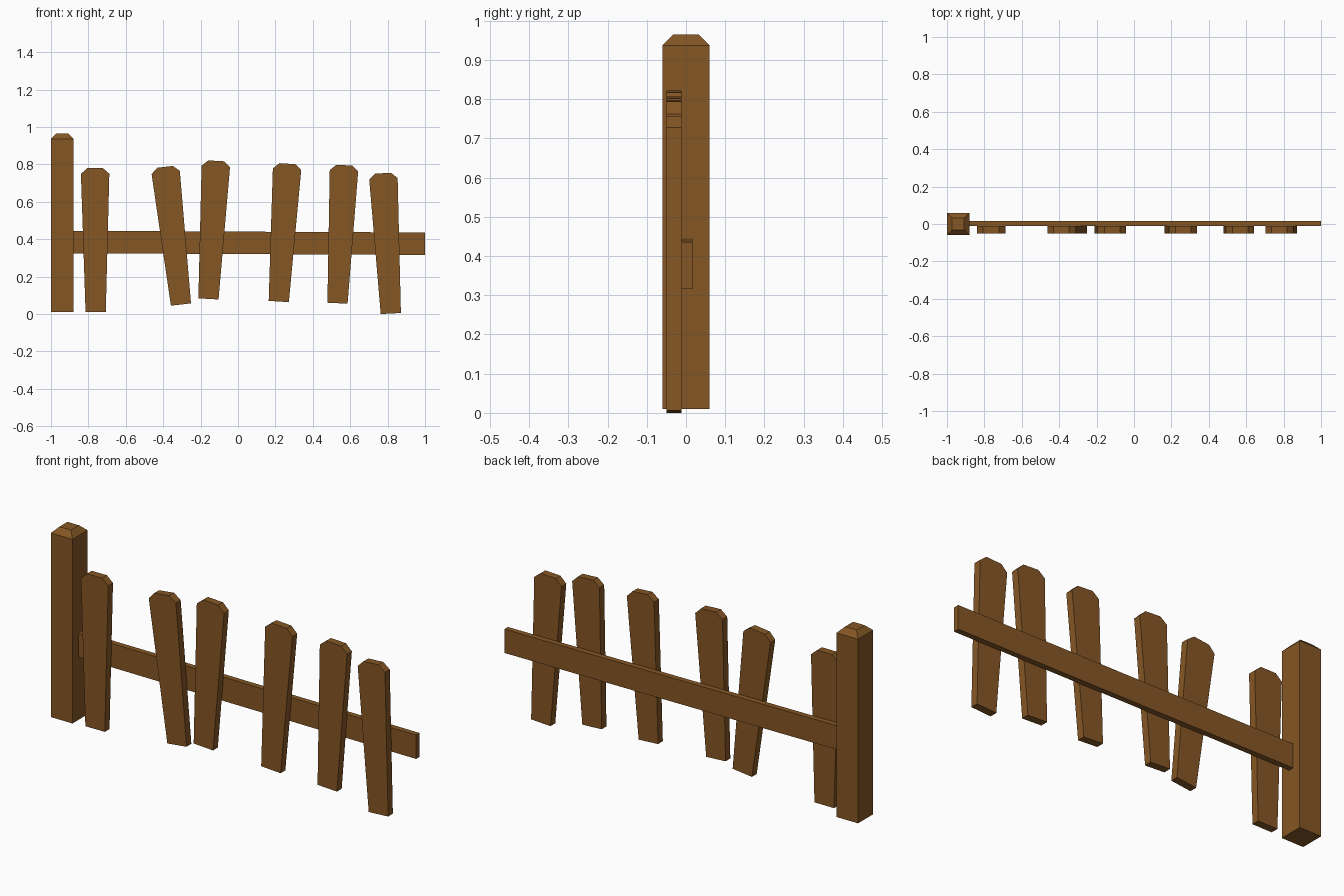
import bpy
import bmesh
import math

cube = bpy.data.objects.get("Cube")
if cube:
    bpy.data.objects.remove(cube, do_unlink=True)

wood = bpy.data.materials.new("brown wood")
wood.use_nodes = True
colour = (0.235, 0.095, 0.018, 1)
wood.diffuse_color = colour
wood.node_tree.nodes["Principled BSDF"].inputs["Base Color"].default_value = colour


def finish(bm, name):
    """Turn a bmesh into a flat-shaded wooden object."""
    bmesh.ops.recalc_face_normals(bm, faces=bm.faces)
    mesh = bpy.data.meshes.new(name)
    bm.to_mesh(mesh)
    bm.free()
    mesh.materials.append(wood)
    obj = bpy.data.objects.new(name, mesh)
    bpy.context.collection.objects.link(obj)
    return obj


def slab(name, outline, front, back):
    """Extrude an x-z outline from the front to the back."""
    bm = bmesh.new()
    face = bm.faces.new([bm.verts.new((x, front, z)) for x, z in outline])
    grown = bmesh.ops.extrude_face_region(bm, geom=[face])["geom"]
    moved = [v for v in grown if isinstance(v, bmesh.types.BMVert)]
    bmesh.ops.translate(bm, verts=moved, vec=(0, back - front, 0))
    return finish(bm, name)


def picket(name, foot, tip):
    """Tapered board with clipped top corners, leaning from foot to tip."""
    dx, dz = tip[0] - foot[0], tip[1] - foot[1]
    height = math.hypot(dx, dz)
    half = [(0.054, 0), (0.076, height - 0.03), (0.042, height)]
    outline = half + [(-x, z) for x, z in reversed(half)]
    obj = slab(name, outline, -0.05, -0.012)
    obj.location = (foot[0], 0, foot[1])
    obj.rotation_euler.y = math.atan2(dx, dz)


# Square post with a bevelled cap
bm = bmesh.new()
rings = []
for half, z in [(0.06, 0.01), (0.06, 0.937), (0.032, 0.965)]:
    corners = [(-half, -half), (half, -half), (half, half), (-half, half)]
    rings.append([bm.verts.new((x - 0.94, y, z)) for x, y in corners])
for low, high in zip(rings, rings[1:]):
    for i in range(4):
        j = (i + 1) % 4
        bm.faces.new((low[i], low[j], high[j], high[i]))
bm.faces.new(rings[0])
bm.faces.new(rings[-1])
finish(bm, "post")

# Slightly drooping rail, set into the post
slab("rail", [(-0.89, 0.325), (1, 0.316), (1, 0.436), (-0.89, 0.445)], -0.012, 0.016)

# Crooked pickets: foot centre and tip centre in x, z
leans = [
    ((-0.761, 0.010), (-0.764, 0.780)),
    ((-0.305, 0.051), (-0.390, 0.787)),
    ((-0.158, 0.081), (-0.117, 0.819)),
    ((0.218, 0.067), (0.264, 0.804)),
    ((0.532, 0.058), (0.568, 0.796)),
    ((0.817, 0.003), (0.776, 0.753)),
]
for number, (foot, tip) in enumerate(leans, 1):
    picket(f"picket_{number}", foot, tip)
